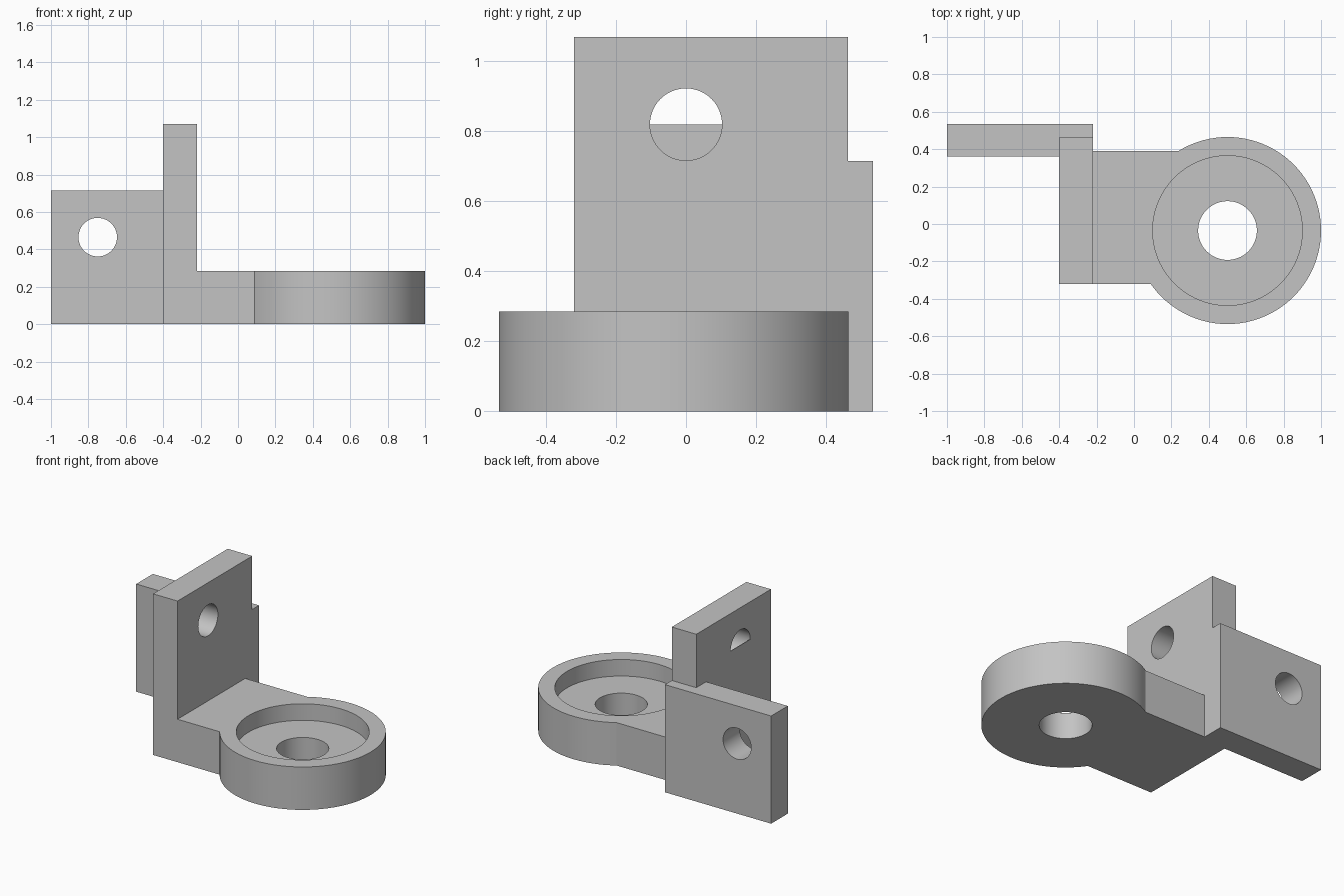
import bpy
import math

cube = bpy.data.objects.get("Cube")
if cube:
    bpy.data.objects.remove(cube, do_unlink=True)

grey = bpy.data.materials.new("plain grey")
grey.use_nodes = True
colour = (0.55, 0.55, 0.55, 1)
grey.diffuse_color = colour
grey.node_tree.nodes["Principled BSDF"].inputs["Base Color"].default_value = colour


def finish(name):
    ob = bpy.context.object
    ob.name = name
    ob.data.materials.append(grey)
    return ob


def box(name, low, high):
    bpy.ops.mesh.primitive_cube_add(size=1, location=[(a + b) / 2 for a, b in zip(low, high)])
    ob = finish(name)
    ob.scale = [b - a for a, b in zip(low, high)]
    bpy.ops.object.transform_apply(location=True, rotation=True, scale=True)
    return ob


def cylinder(name, centre, radius, depth, rotation=(0, 0, 0)):
    bpy.ops.mesh.primitive_cylinder_add(vertices=96, radius=radius, depth=depth,
                                        location=centre, rotation=rotation)
    ob = finish(name)
    bpy.ops.object.transform_apply(location=True, rotation=True, scale=True)
    return ob


def combine(target, other, operation):
    mod = target.modifiers.new(operation.lower(), 'BOOLEAN')
    mod.operation = operation
    mod.solver = 'EXACT'
    mod.object = other
    bpy.context.view_layer.objects.active = target
    bpy.ops.object.modifier_apply(modifier=mod.name)
    bpy.data.objects.remove(other, do_unlink=True)


# Footprint: ring cup joined to a flat arm
CX, CY, H = 0.5, -0.035, 0.285
bracket = cylinder("bracket", (CX, CY, H / 2), 0.5, H)
combine(bracket, box("arm", (-0.4, -0.32, 0), (CX, 0.39, H)), 'UNION')

# Upright plate and side plate
combine(bracket, box("upright_plate", (-0.4, -0.32, 0), (-0.22, 0.463, 1.07)), 'UNION')
combine(bracket, box("side_plate", (-1, 0.36, 0), (-0.22, 0.535, 0.715)), 'UNION')

# Cup recess and bolt holes
combine(bracket, cylinder("recess", (CX, CY, 0.375), 0.4, 0.4), 'DIFFERENCE')
combine(bracket, cylinder("cup_hole", (CX, CY, 0.1), 0.157, 1), 'DIFFERENCE')
combine(bracket, cylinder("side_hole", (-0.75, 0.45, 0.465), 0.103, 0.6,
                          (math.pi / 2, 0, 0)), 'DIFFERENCE')
combine(bracket, cylinder("upright_hole", (-0.31, 0, 0.82), 0.103, 0.5,
                          (0, math.pi / 2, 0)), 'DIFFERENCE')

# Thin web closing the lower half of the upright hole at the outer face
web = cylinder("hole_web", (-0.398, 0, 0.82), 0.103, 0.004, (0, math.pi / 2, 0))
combine(web, box("trim", (-0.6, -0.3, 0.82), (-0.2, 0.3, 1)), 'DIFFERENCE')

for ob in (bracket, web):
    bpy.ops.object.select_all(action='DESELECT')
    ob.select_set(True)
    bpy.context.view_layer.objects.active = ob
    bpy.ops.object.shade_smooth_by_angle(angle=math.radians(25))
